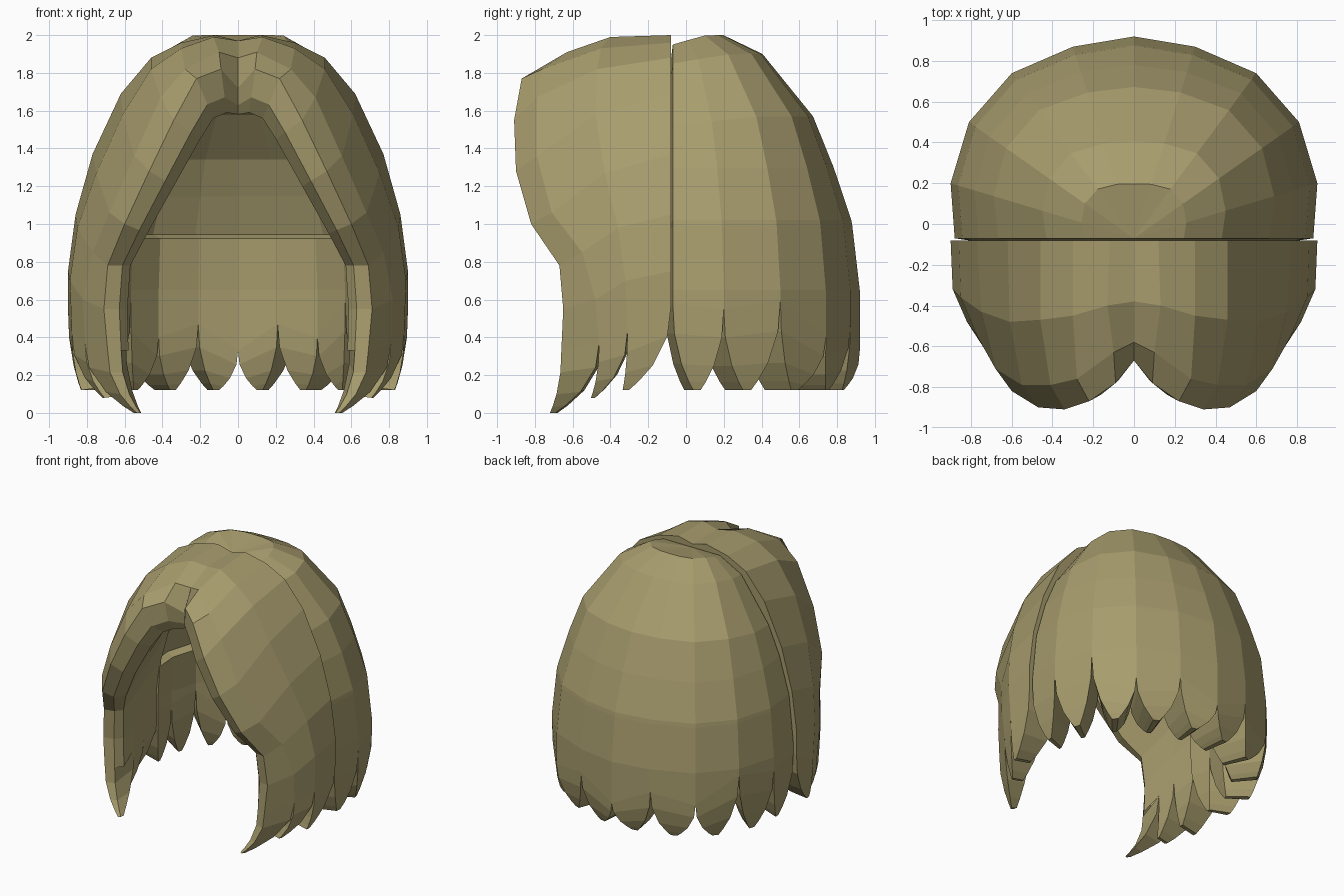
import bpy, bmesh
from mathutils import Vector

cube = bpy.data.objects.get("Cube")
if cube:
    bpy.data.objects.remove(cube, do_unlink=True)

hair = bpy.data.materials.new("olive_blond_hair")
hair.use_nodes = True
hair.diffuse_color = (0.39, 0.335, 0.155, 1)
hair.node_tree.nodes["Principled BSDF"].inputs["Base Color"].default_value = hair.diffuse_color
hair.node_tree.nodes["Principled BSDF"].inputs["Roughness"].default_value = 0.8


def loft(bm, rings, closed):
    """Skin a list of equal point rows and return the vertex rows."""
    rows = [[bm.verts.new(p) for p in ring] for ring in rings]
    count = len(rows[0])
    for upper, lower in zip(rows, rows[1:]):
        for i in range(count if closed else count - 1):
            j = (i + 1) % count
            bm.faces.new((upper[i], upper[j], lower[j], lower[i]))
    return rows


def strand(bm, outer, inner, outer_tip, inner_tip):
    """Taper a thick lock of hair from its root edges to a rounded blade."""
    corners = [*outer, *inner]
    tips = [Vector(t) for t in (outer_tip, outer_tip, inner_tip, inner_tip)]
    rings = [corners]
    for t in (0.35, 0.7, 0.9, 1):
        ring = []
        for c, tip in zip(corners, tips):
            p = c.lerp(tip, 0.86 * t ** 2.4)
            p.z = c.z + (tip.z - c.z) * t
            ring.append(p)
        rings.append(ring)
    bm.faces.new(loft(bm, rings, True)[-1])


def inner_height(z):
    """Height of the head cavity beneath a point of the outer hair."""
    return z - .28 * max(0, z - .75)


def finish(bm, name):
    """Weld the half mesh, mirror it and give it the hair colour."""
    bmesh.ops.remove_doubles(bm, verts=bm.verts, dist=0.0005)
    bmesh.ops.recalc_face_normals(bm, faces=bm.faces)
    mesh = bpy.data.meshes.new(name)
    bm.to_mesh(mesh)
    bm.free()
    mesh.materials.append(hair)
    obj = bpy.data.objects.new(name, mesh)
    bpy.context.collection.objects.link(obj)
    mirror = obj.modifiers.new("mirror", "MIRROR")
    mirror.use_clip = True


# Back hair: plan outline from the nape round to the ear, lowered along a dome
outline = [(0, .92), (.3, .87), (.6, .74), (.81, .5), (.9, .2), (.88, -.07)]
gaps = [.33, .47, .4, .6, .55, .58]
fullness = [0, .06, .14, .14, .08, .04]
# each row: radius, height, share of the radius left to the cavity
dome = [(0, 1.95, .75), (.27, 2, .75), (.48, 1.9, .75), (.75, 1.57, .76),
        (.86, 1.3, .77), (.955, 1.02, .78), (.96, .99, .71), (1, .65, .7), (1, None, .7)]
front = -.07


def dome_point(k, r, z, share):
    x, y = outline[k]
    z = gaps[k] if z is None else z
    if 0 < r < .8:
        z -= .05 * (1 - min(1, (y - front) / .6))
    if share < 1:
        z = inner_height(z)
    seam_y = front if share == 1 else front - .04
    r = (r + fullness[k] * r * (1 - r)) * share
    return Vector((x * r, seam_y + (y - front) * r, z))


bm = bmesh.new()
cols = range(len(outline))
rings = []
for r, z, share in dome:
    outer = [dome_point(k, r, z, 1) for k in cols]
    inner = [dome_point(k, r, z, share) for k in cols]
    rings.append(outer + inner[::-1])
loft(bm, rings, False)
for k in cols[:-1]:
    outer_tip = (outer[k] + outer[k + 1]) * .465
    inner_tip = (inner[k] + inner[k + 1]) * .51
    outer_tip.z = inner_tip.z = .12
    strand(bm, outer[k:k + 2], (inner[k + 1], inner[k]),
           outer_tip.lerp(inner_tip, .05), inner_tip.lerp(outer_tip, .3))
finish(bm, "back_hair")

# Front curtain: rows run from the parting down to the lock roots;
# each row holds seam, crown, side, brow crease and inner rim points
seam = [(0, 1.97), (.12, 2), (.3, 1.96), (.46, 1.88), (.62, 1.69),
        (.77, 1.37), (.86, 1.05), (.9, .75), (.9, .56)]
crown = [(0, -.38, 1.97), (.13, -.4, 1.99), (.3, -.45, 1.93), (.46, -.47, 1.82), (.61, -.48, 1.58),
         (.75, -.43, 1.27), (.85, -.36, .98), (.89, -.32, .7), (.88, -.31, .43)]
side = [(0, -.58, 1.88), (.1, -.63, 1.91), (.28, -.76, 1.82), (.41, -.79, 1.67), (.55, -.79, 1.36),
        (.68, -.71, 1.06), (.77, -.55, .85), (.82, -.48, .6), (.81, -.46, .37)]
crease = [(0, -.67, 1.72), (.09, -.78, 1.82), (.22, -.87, 1.77), (.34, -.91, 1.55), (.47, -.9, 1.28),
          (.6, -.82, 1), (.69, -.67, .78), (.71, -.65, .55), (.69, -.66, .33)]
lip = [(0, -.62, 1.58), (.06, -.7, 1.59), (.13, -.74, 1.56), (.2, -.78, 1.45), (.34, -.78, 1.2),
       (.48, -.7, .95), (.57, -.6, .78), (.585, -.58, .55), (.58, -.58, .33)]

bm = bmesh.new()
rings = []
for (ax, az), *points in zip(seam, crown, side, crease, lip):
    b, c, d, e = map(Vector, points)
    a = Vector((ax, -.08, az))
    f = Vector((ax * .7, -.09, inner_height(az)))
    rim = d.lerp(e, .65)
    rim.y = d.y + (e.y - d.y) * .25
    rings.append([a, b, c, d, rim, e, e.lerp(f, .3), e.lerp(f, .6), f])
loft(bm, rings, True)
a, b, c, d, rim, e, c_in, b_in, f = rings[-1]
strand(bm, (c, d), (rim, c_in), (.51, -.73, 0), (.5, -.72, 0))
strand(bm, (b, c), (c_in, b_in), (.69, -.51, .08), (.63, -.5, .09))
strand(bm, (a, b), (b_in, f), (.82, -.34, .12), (.71, -.33, .14))
finish(bm, "front_curtains")
